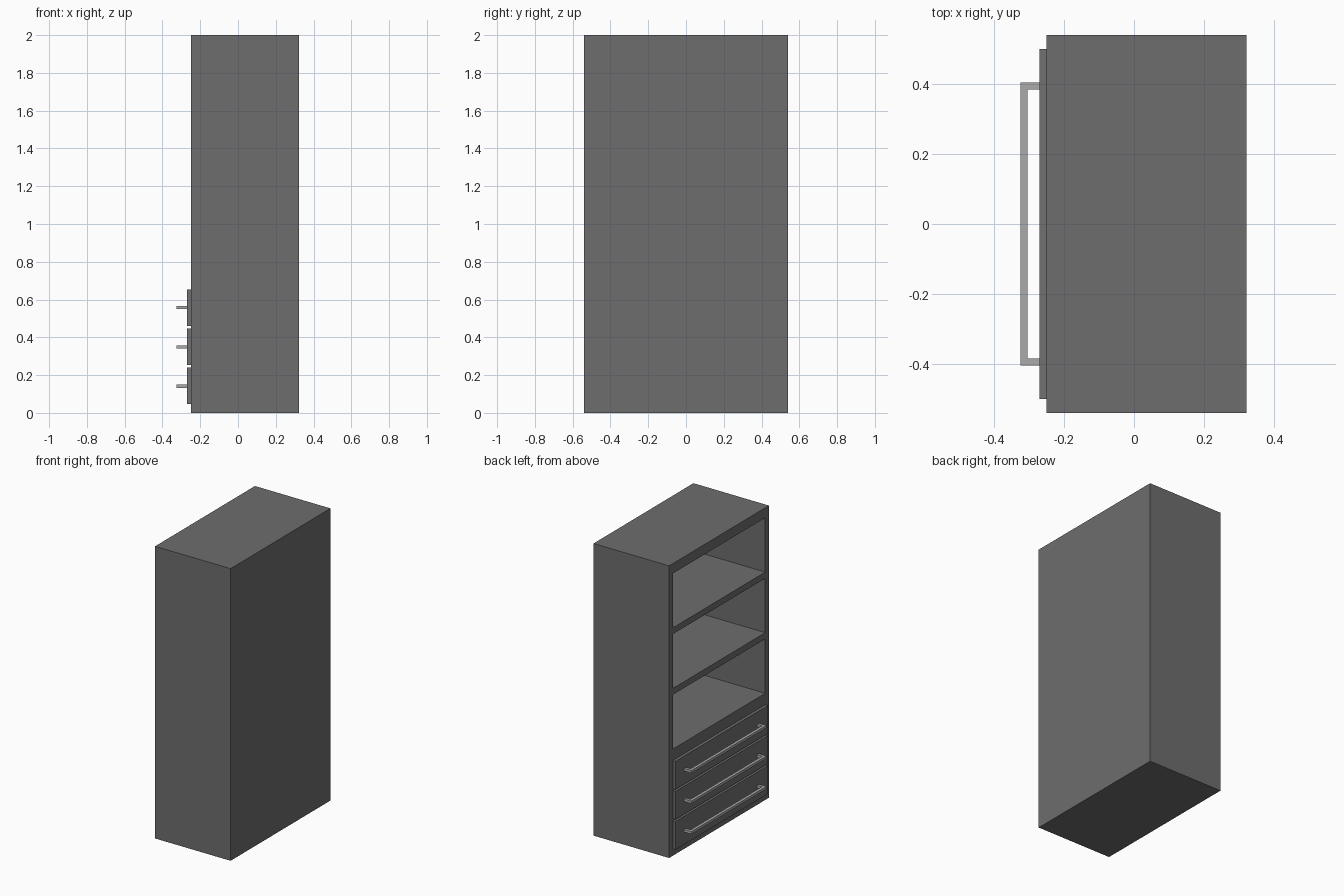
import bpy
import bmesh

if "Cube" in bpy.data.objects:
    bpy.data.objects.remove(bpy.data.objects["Cube"])


def material(name, v):
    m = bpy.data.materials.new(name)
    m.diffuse_color = (v, v, v, 1.0)
    m.use_nodes = True
    m.node_tree.nodes["Principled BSDF"].inputs["Base Color"].default_value = m.diffuse_color
    return m


CABINET = material("dark_grey", 0.155)
DRAWER = material("drawer_grey", 0.165)
METAL = material("handle_grey", 0.40)


def make_object(name, bm, mat):
    bmesh.ops.recalc_face_normals(bm, faces=bm.faces)
    mesh = bpy.data.meshes.new(name)
    bm.to_mesh(mesh)
    bm.free()
    mesh.materials.append(mat)
    obj = bpy.data.objects.new(name, mesh)
    bpy.context.collection.objects.link(obj)
    return obj


def add_box(bm, x, y, z):
    verts = bmesh.ops.create_cube(bm, size=1.0)["verts"]
    for v in verts:
        for i, (lo, hi) in enumerate((x, y, z)):
            v.co[i] = lo if v.co[i] < 0 else hi


def box(name, x, y, z, mat):
    bm = bmesh.new()
    add_box(bm, x, y, z)
    return make_object(name, bm, mat)


FRONT, BACK, HALF, HEIGHT = -0.25, 0.322, 0.54, 2.0
INNER = 0.50

# Cabinet body with three open compartments cut from the -x side
cabinet = box("cabinet_body", (FRONT, BACK), (-HALF, HALF), (0, HEIGHT), CABINET)
bm = bmesh.new()
for i in range(3):
    z0 = 0.73 + i * 0.415
    add_box(bm, (FRONT - 0.1, BACK - 0.04), (-INNER, INNER), (z0, z0 + 0.372))
cutter = make_object("compartment_cutter", bm, CABINET)
cutter.hide_render = True
cut = cabinet.modifiers.new("compartments", "BOOLEAN")
cut.operation = "DIFFERENCE"
cut.solver = "EXACT"
cut.object = cutter

# Apply the cut and drop the helper
bpy.context.view_layer.update()
graph = bpy.context.evaluated_depsgraph_get()
cabinet_mesh = bpy.data.meshes.new_from_object(cabinet.evaluated_get(graph))
cabinet.modifiers.clear()
cabinet.data = cabinet_mesh
bpy.data.objects.remove(cutter)


def handle(name, z):
    # U-shaped square bar: outer outline, then back along the inner one
    outer, inner, root = -0.325, -0.305, -0.27
    a, b = 0.405, 0.385
    outline = [(root, -a), (outer, -a), (outer, a), (root, a),
               (root, b), (inner, b), (inner, -b), (root, -b)]
    bm = bmesh.new()
    face = bm.faces.new([bm.verts.new((x, y, z - 0.009)) for x, y in outline])
    ext = bmesh.ops.extrude_face_region(bm, geom=[face], use_keep_orig=True)
    top = [g for g in ext["geom"] if isinstance(g, bmesh.types.BMVert)]
    bmesh.ops.translate(bm, verts=top, vec=(0, 0, 0.018))
    return make_object(name, bm, METAL)


# Drawer fronts with their handles
for i, level in enumerate(("lower", "middle", "upper")):
    z0 = 0.047 + i * 0.206
    box(level + "_drawer_front", (FRONT - 0.02, FRONT), (-INNER, INNER),
        (z0, z0 + 0.193), DRAWER)
    handle(level + "_drawer_handle", 0.14 + i * 0.209)
